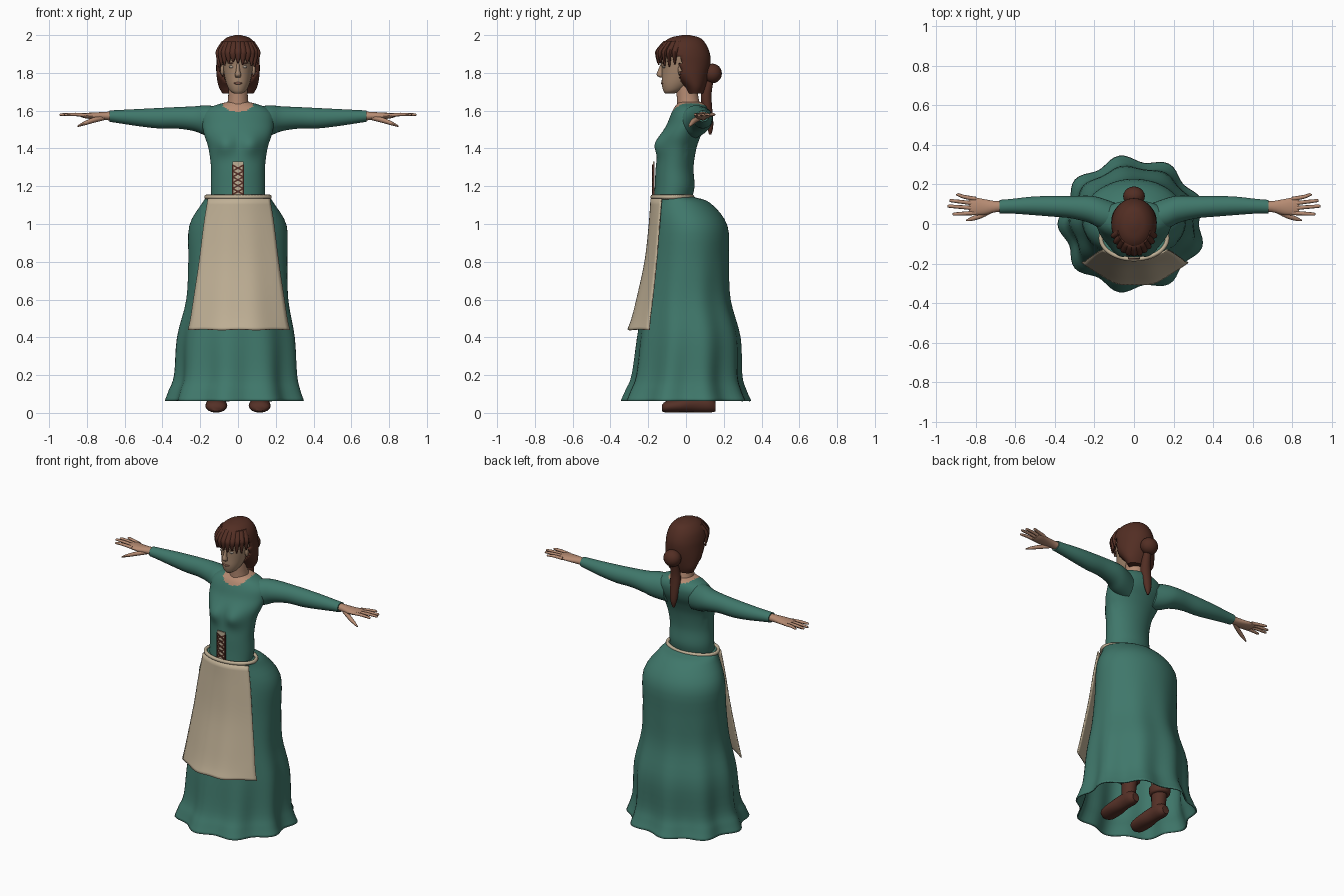
import bpy, bmesh, math, random
from mathutils import Vector

if "Cube" in bpy.data.objects:
    bpy.data.objects.remove(bpy.data.objects["Cube"])

random.seed(3)


def material(name, col):
    m = bpy.data.materials.new(name)
    m.diffuse_color = (*col, 1)
    m.use_nodes = True
    m.node_tree.nodes["Principled BSDF"].inputs["Base Color"].default_value = m.diffuse_color
    return m


GREEN = material("green_cloth", (0.05, 0.185, 0.145))
LINEN = material("linen", (0.52, 0.43, 0.30))
HAIR = material("dark_brown_hair", (0.085, 0.027, 0.017))
LEATHER = material("brown_leather", (0.09, 0.03, 0.02))
SKIN = material("skin", (0.47, 0.26, 0.17))
FACE = material("face_skin", (0.37, 0.235, 0.15))
LIP = material("lip", (0.28, 0.13, 0.09))
EYE = material("eye", (0.40, 0.34, 0.28))


def finish(name, bm, mats):
    bmesh.ops.recalc_face_normals(bm, faces=bm.faces)
    for f in bm.faces:
        f.smooth = True
    me = bpy.data.meshes.new(name)
    bm.to_mesh(me)
    bm.free()
    ob = bpy.data.objects.new(name, me)
    bpy.context.collection.objects.link(ob)
    for m in mats:
        me.materials.append(m)
    bpy.ops.object.select_all(action='DESELECT')
    bpy.context.view_layer.objects.active = ob
    ob.select_set(True)
    bpy.ops.object.shade_smooth_by_angle(angle=math.radians(50))
    return ob


def spline(rows, k):
    """Catmull-Rom interpolation through tuples, k steps per span."""
    v = [Vector(r) for r in rows]
    v = [2 * v[0] - v[1]] + v + [2 * v[-1] - v[-2]]
    out = []
    for a, b, c, d in zip(v, v[1:], v[2:], v[3:]):
        for i in range(k):
            t = i / k
            out.append(0.5 * (2 * b + (c - a) * t + (2 * a - 5 * b + 4 * c - d) * t * t
                              + (3 * b - a - 3 * c + d) * t ** 3))
    return out + [v[-2]]


def loft(name, rows, mat, axis='z', n=16, k=3, caps=(True, True), shape=None, edit=None, mats=None):
    """Skin ellipses; row = x, y, z, half width, half depth."""
    bm = bmesh.new()
    rings = []
    for x, y, z, a, b in spline(rows, k):
        a, b = max(a, 0.001), max(b, 0.001)
        ring = []
        for i in range(n):
            t = 2 * math.pi * i / n
            s = shape(t, z) if shape else 1
            u, w = a * s * math.cos(t), b * s * math.sin(t)
            off = {'z': (u, w, 0), 'x': (0, u, w), 'y': (u, 0, w)}[axis]
            ring.append(bm.verts.new(Vector((x, y, z)) + Vector(off)))
        rings.append(ring)
    for r, q in zip(rings, rings[1:]):
        for i in range(n):
            bm.faces.new((r[i], r[(i + 1) % n], q[(i + 1) % n], q[i]))
    for on, ring in zip(caps, (rings[0], rings[-1])):
        if on:
            bm.faces.new(ring)
    if edit:
        edit(bm)
    return finish(name, bm, mats or [mat])


def ball(name, loc, radii, mat):
    bm = bmesh.new()
    bmesh.ops.create_uvsphere(bm, u_segments=20, v_segments=12, radius=1)
    bmesh.ops.scale(bm, vec=radii, verts=bm.verts)
    bmesh.ops.translate(bm, vec=loc, verts=bm.verts)
    return finish(name, bm, [mat])


def box(name, loc, size, mat, tilt=0):
    bm = bmesh.new()
    bmesh.ops.create_cube(bm, size=1)
    bmesh.ops.scale(bm, vec=size, verts=bm.verts)
    ob = finish(name, bm, [mat])
    ob.location, ob.rotation_euler = loc, (0, tilt, 0)


def solidify(ob, t, offset=-1):
    m = ob.modifiers.new("thickness", 'SOLIDIFY')
    m.thickness, m.offset = t, offset


# skirt with folds growing towards the open hem
def folds(t, z):
    w = max(0, (1.0 - z) / 0.94) ** 1.6
    return 1 + 0.055 * w * math.cos(9 * (t - math.radians(20)))


skirt = loft("skirt", [(0, -.07, 1.145, .165, .105), (0, -.025, 1.11, .19, .155),
                       (0, .02, .99, .258, .20), (0, .015, .8, .262, .212),
                       (0, .005, .6, .270, .23), (-.005, .015, .4, .31, .27),
                       (-.005, .005, .2, .32, .285), (-.01, 0, .12, .34, .31),
                       (-.01, 0, .065, .358, .333)],
             GREEN, n=90, k=4, caps=(True, False), shape=folds)
solidify(skirt, .008)


# bodice with bust and scooped neckline
def bodice(bm):
    for v in bm.verts:
        if v.co.y < 0:
            v.co.y -= .033 * math.exp(-((abs(v.co.x) - .07) / .055) ** 2 - ((v.co.z - 1.42) / .055) ** 2)
    for f in bm.faces:
        c = f.calc_center_median()
        depth = .05 if c.y < .02 else .02
        f.material_index = int((c.x / .085) ** 2 + ((c.z - 1.645) / depth) ** 2 < 1)


loft("bodice", [(0, -.07, 1.13, .14, .10), (0, -.06, 1.2, .144, .105), (0, -.06, 1.3, .143, .10),
                (0, -.045, 1.4, .156, .10), (0, -.025, 1.47, .178, .105), (0, .005, 1.53, .19, .105),
                (0, .02, 1.58, .185, .10), (0, .025, 1.615, .15, .088), (0, .025, 1.635, .10, .072),
                (0, .02, 1.645, .06, .06)],
     GREEN, n=64, k=6, edit=bodice, mats=[GREEN, SKIN])

# waistband
bm = bmesh.new()
N, M = 64, 8
vs = [[bm.verts.new(((.168 + .011 * math.cos(b)) * math.cos(a),
                     -.072 + (.106 + .011 * math.cos(b)) * math.sin(a), 1.143 + .012 * math.sin(b)))
       for b in (2 * math.pi * j / M for j in range(M))] for a in (2 * math.pi * i / N for i in range(N))]
for i in range(N):
    for j in range(M):
        p, q = vs[i], vs[(i + 1) % N]
        bm.faces.new((p[j], q[j], q[(j + 1) % M], p[(j + 1) % M]))
finish("waistband", bm, [LINEN])

# apron: curved sheet; row = height, half width, centre y, edge y
bm = bmesh.new()
grid = []
for z, w, yc, ye in spline([(1.135, .163, -.184, -.13), (1.0, .185, -.194, -.14), (.8, .21, -.218, -.155),
                            (.6, .24, -.262, -.175), (.5, .255, -.288, -.187), (.44, .268, -.31, -.19)], 4):
    grid.append([])
    for i in range(25):
        u = i / 12 - 1
        wave = .006 * math.cos(9 * u) * (1.135 - z)
        grid[-1].append(bm.verts.new((.005 + u * w, yc + (ye - yc) * u * u + wave, z + .4 * wave)))
for r, q in zip(grid, grid[1:]):
    for i in range(24):
        bm.faces.new((r[i], r[i + 1], q[i + 1], q[i]))
solidify(finish("apron", bm, [LINEN]), .008, 0)

# bodice lacing
box("lacing_panel", (0, -.171, 1.24), (.056, .008, .18), LINEN)
for s in (-1, 1):
    box("lacing_edge", (s * .027, -.173, 1.233), (.008, .009, .165), LEATHER)
    for i in range(5):
        box("lace", (0, -.176 - .001 * s, 1.172 + i * .031), (.06, .006, .008), LEATHER, s * .5)

# arms and hands
for s in (-1, 1):
    def limb(name, rows, mat, n=12, k=3):
        loft(name, [(s * x, *r) for x, *r in rows], mat, 'x', n, k)

    limb("sleeve", [(.09, .03, 1.535, .075, .085), (.17, .055, 1.548, .078, .080),
                    (.23, .075, 1.557, .068, .066), (.32, .085, 1.562, .056, .057), (.42, .09, 1.56, .052, .054),
                    (.52, .092, 1.563, .046, .046), (.62, .09, 1.568, .037, .036), (.68, .088, 1.571, .034, .03)],
         GREEN, 28, 4)
    limb("palm", [(.65, .09, 1.571, .028, .024), (.70, .088, 1.572, .028, .022), (.76, .086, 1.572, .04, .018),
                  (.81, .09, 1.574, .045, .014), (.835, .09, 1.576, .038, .008)], SKIN, 16)
    for y0, x1, y1 in ((.127, .90, .148), (.103, .935, .118), (.079, .945, .09), (.056, .92, .05)):
        limb("finger", [(.80, y0, 1.575, .011, .010), (.86, (y0 + y1) / 2, 1.58, .010, .009),
                        (x1 - .01, y1, 1.579, .008, .007), (x1, y1, 1.578, .003, .003)], SKIN, 8)
    limb("thumb", [(.71, .075, 1.563, .014, .014), (.77, .045, 1.548, .015, .014),
                   (.82, .027, 1.53, .011, .010), (.85, .018, 1.517, .004, .004)], SKIN, 8)

    # legs and boots
    X = s * .115
    loft("shin", [(X, .10, .15, .04, .04), (X, .08, .35, .05, .055), (X, .05, .6, .06, .06)], SKIN)
    loft("boot_foot", [(X, -.128, .025, .025, .016), (X, -.105, .032, .052, .030), (X, -.03, .04, .058, .038),
                       (X, .05, .05, .044, .048), (X, .12, .045, .042, .044), (X, .155, .035, .024, .028)],
         LEATHER, 'y')
    loft("boot_shaft", [(X, .09, .03, .04, .045), (X, .09, .11, .042, .046), (X, .10, .2, .05, .055)], LEATHER)
    loft("boot_cuff", [(X, .1, .155, .05, .054), (X, .1, .165, .06, .064), (X, .1, .2, .063, .067),
                       (X, .1, .212, .052, .056)], LEATHER)

    # eyes and ears
    ball("eye", (s * .034, -.116, 1.832), (.015, .008, .007), EYE)
    ball("brow", (s * .036, -.119, 1.852), (.02, .008, .004), LIP)
    ball("ear", (s * .083, -.025, 1.815), (.01, .018, .03), FACE)

# neck, head and face
loft("neck", [(0, .02, 1.60, .064, .066), (0, .01, 1.66, .053, .058), (0, 0, 1.75, .05, .055)], SKIN, n=24)
loft("head", [(0, -.088, 1.69, .02, .022), (0, -.072, 1.705, .042, .048), (0, -.052, 1.74, .06, .076),
              (0, -.03, 1.79, .073, .098), (0, -.02, 1.84, .08, .11), (0, -.01, 1.88, .085, .125),
              (0, 0, 1.93, .085, .115), (0, 0, 1.97, .06, .08)], FACE, n=32, k=4)
loft("nose", [(0, -.122, 1.85, .008, .010), (0, -.133, 1.815, .010, .015), (0, -.136, 1.788, .017, .019),
              (0, -.126, 1.775, .011, .010)], FACE)
ball("lips", (0, -.122, 1.745), (.024, .011, .007), LIP)


# hair shell with an opening for the face
def face_opening(bm):
    cut = [f for f in bm.faces if f.calc_center_median().z < 1.885 and f.calc_center_median().y < -.03]
    bmesh.ops.delete(bm, geom=cut, context='FACES')


hair = loft("hair", [(0, .05, 1.69, .082, .042), (0, .045, 1.73, .103, .06), (0, .02, 1.79, .114, .10),
                     (0, 0, 1.85, .115, .13), (0, -.01, 1.90, .112, .137), (0, -.01, 1.95, .096, .117),
                     (0, -.005, 1.985, .062, .08), (0, 0, 2.0, .015, .02)], HAIR, n=40, k=4, edit=face_opening)
solidify(hair, .018)

# fringe and side locks
for i in range(11):
    a = math.radians(-70 + 14 * i)
    x, y = .103 * math.sin(a), -.012 - .132 * math.cos(a)
    tip = 1.862 - .03 * abs(math.sin(a)) + random.uniform(-.012, .012)
    loft("fringe_lock", [(x * .7, y * .72, 1.968, .018, .016), (x, y, 1.92, .019, .016),
                         (x * 1.04, y * 1.04, 1.89, .016, .012), (x * 1.03, y * 1.03, tip, .004, .004)],
         HAIR, n=8)

# bun and tail
ball("hair_bun", (0, .14, 1.797), (.055, .05, .052), HAIR)
loft("hair_tail", [(0, .128, 1.77, .022, .02), (0, .108, 1.69, .030, .028), (0, .11, 1.63, .033, .028),
                   (0, .122, 1.56, .027, .022), (0, .128, 1.51, .020, .016), (0, .128, 1.473, .007, .006)],
     HAIR, n=14)
